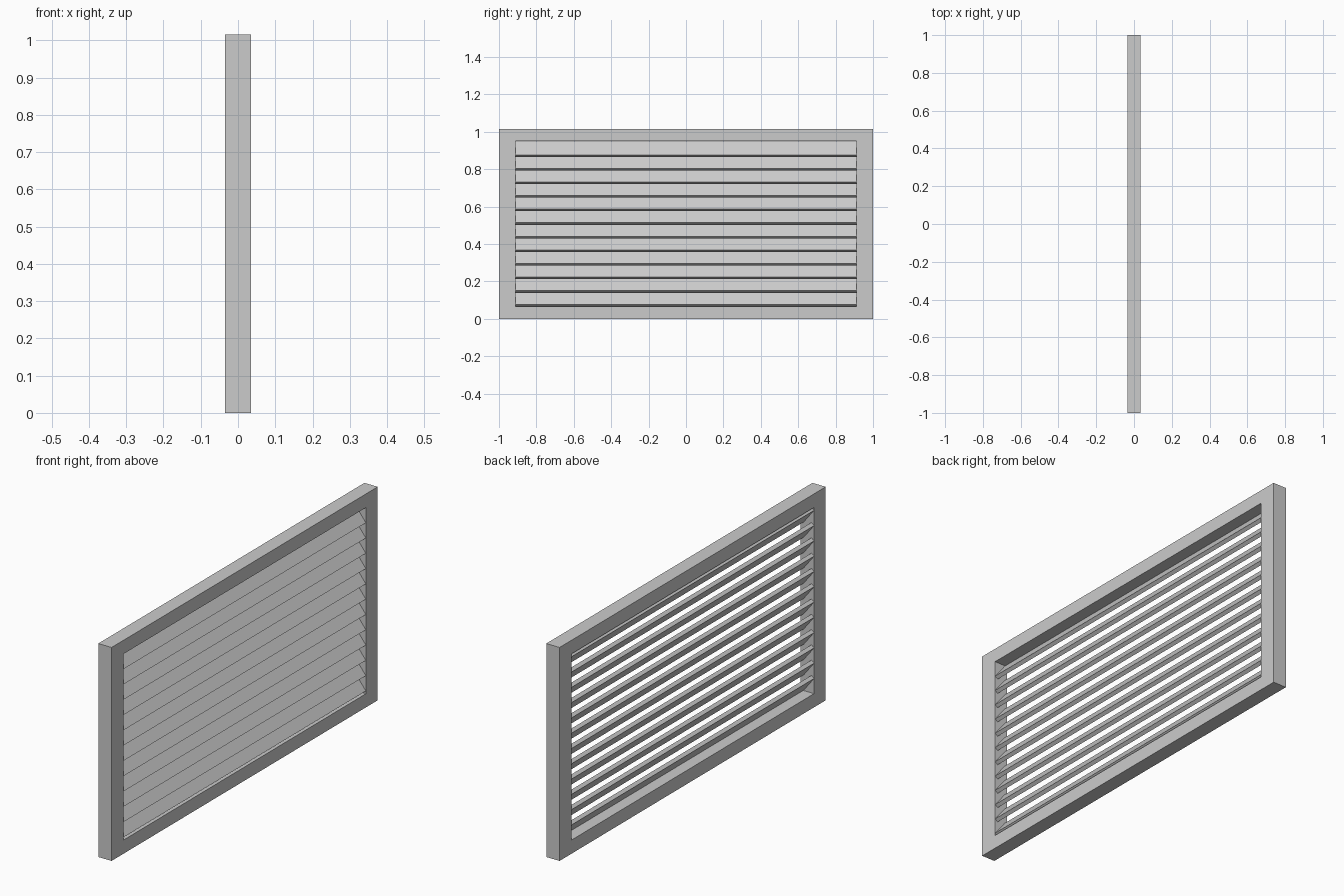
import bpy, bmesh
from math import radians, sin, cos

if "Cube" in bpy.data.objects:
    bpy.data.objects.remove(bpy.data.objects["Cube"])

DEPTH = 0.035            # half thickness of the frame
IN_Y, IN_Z0, IN_Z1 = 0.912, 0.065, 0.95
PITCH, COUNT = 0.0727, 12


def finish(name, bm):
    bmesh.ops.recalc_face_normals(bm, faces=bm.faces)
    mesh = bpy.data.meshes.new(name)
    bm.to_mesh(mesh)
    bm.free()
    obj = bpy.data.objects.new(name, mesh)
    bpy.context.collection.objects.link(obj)
    return obj


# Rectangular frame: rings swept around the four corners
def corners(x, y, z0, z1):
    return [(x, -y, z0), (x, y, z0), (x, y, z1), (x, -y, z1)]


bm = bmesh.new()
rings = [[bm.verts.new(c) for c in corners(*r)] for r in (
    (-DEPTH, 1.0, 0.0, 1.015), (DEPTH, 1.0, 0.0, 1.015),
    (DEPTH, IN_Y, IN_Z0, IN_Z1), (-DEPTH, IN_Y, IN_Z0, IN_Z1))]
for r in range(4):
    a, b = rings[r], rings[(r + 1) % 4]
    for i in range(4):
        j = (i + 1) % 4
        bm.faces.new((a[i], a[j], b[j], b[i]))
finish("frame", bm)

# Tilted slat: cross-section in the x-z plane, extruded along y
angle, length, thick = radians(52), 0.09, 0.018
along = (-cos(angle) * length, sin(angle) * length)
under = (-sin(angle) * thick, -cos(angle) * thick)
x0, z0 = DEPTH - 0.001, 0.0775      # lower outer edge
section = [(x0, z0), (x0 + along[0], z0 + along[1]),
           (x0 + along[0] + under[0], z0 + along[1] + under[1]),
           (x0 + under[0], z0 + under[1])]
bm = bmesh.new()
face = bm.faces.new([bm.verts.new((x, -IN_Y, z)) for x, z in section])
ext = bmesh.ops.extrude_face_region(bm, geom=[face], use_keep_orig=True)
bmesh.ops.translate(bm, vec=(0, 2 * IN_Y, 0),
                    verts=[v for v in ext["geom"] if isinstance(v, bmesh.types.BMVert)])
slats = finish("slats", bm)

# Repeat the slat up the opening
arr = slats.modifiers.new("stack", 'ARRAY')
arr.count = COUNT
arr.use_relative_offset = False
arr.use_constant_offset = True
arr.constant_offset_displace = (0, 0, PITCH)
